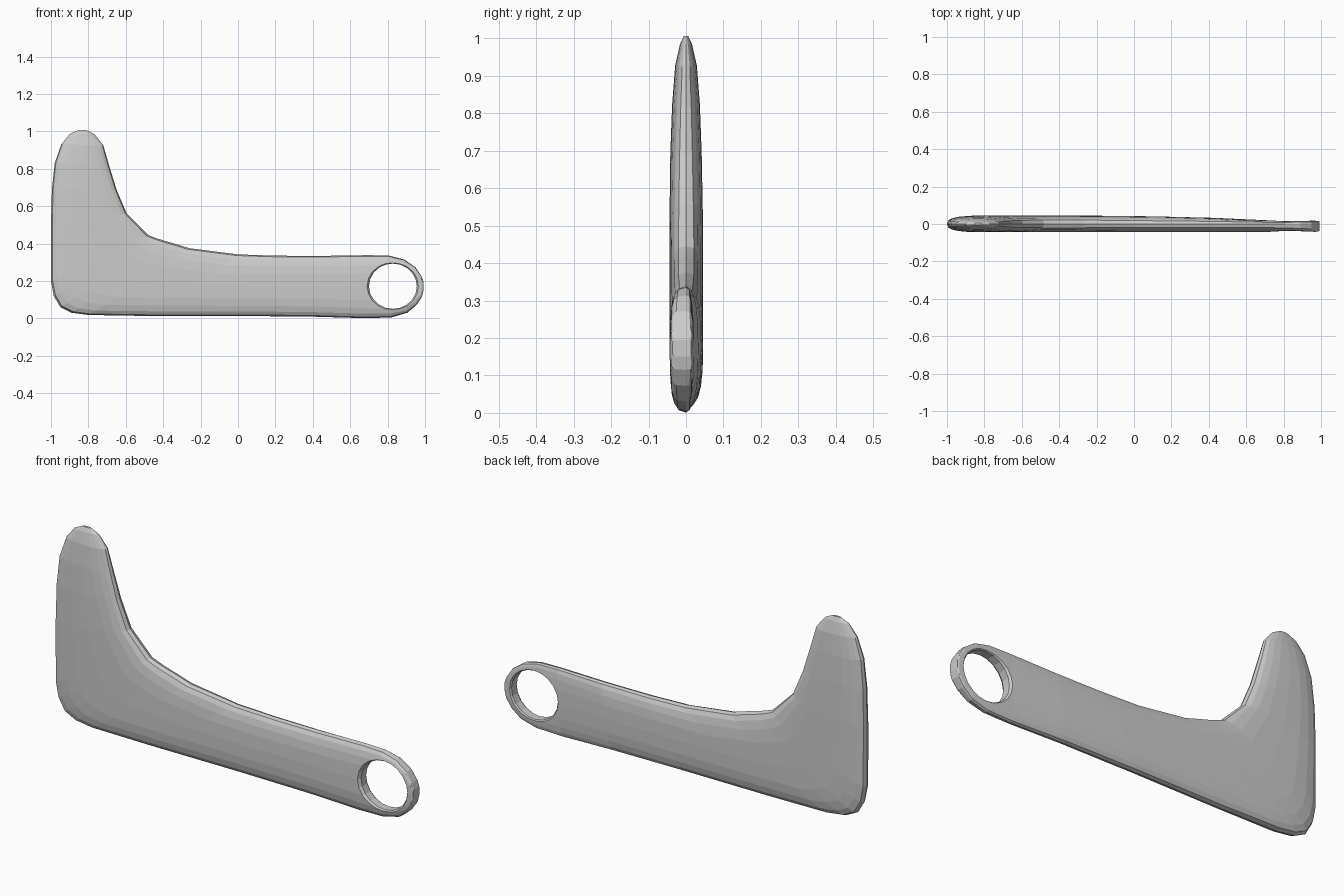
import bpy, bmesh, math

# Cross-sections from the upright tip, round the corner, to the ring end:
# (outer x, z), (inner x, z), front depth, back depth, roundness exponent
SECTIONS = [
    (-0.855, 1.006, -0.81, 1.006, 0.006, 0.006, 2),
    (-0.90, 0.985, -0.768, 0.985, 0.016, 0.016, 2),
    (-0.945, 0.93, -0.72, 0.925, 0.029, 0.029, 2.2),
    (-0.98, 0.83, -0.69, 0.82, 0.037, 0.037, 2.4),
    (-0.995, 0.69, -0.65, 0.69, 0.042, 0.042, 2.6),
    (-1.0, 0.50, -0.595, 0.56, 0.044, 0.045, 2.8),
    (-1.0, 0.20, -0.48, 0.445, 0.044, 0.046, 3),
    (-0.985, 0.12, -0.44, 0.43, 0.044, 0.046, 3),
    (-0.95, 0.06, -0.40, 0.417, 0.044, 0.046, 3),
    (-0.89, 0.03, -0.34, 0.40, 0.044, 0.046, 3),
    (-0.80, 0.018, -0.26, 0.375, 0.044, 0.046, 3),
    (-0.50, 0.013, 0.0, 0.342, 0.044, 0.045, 2.6),
    (0.0, 0.013, 0.2, 0.335, 0.044, 0.041, 2.6),
    (0.40, 0.009, 0.45, 0.334, 0.044, 0.033, 2.6),
    (0.68, 0.001, 0.70, 0.338, 0.044, 0.021, 2.8),
    (0.82, 0.005, 0.81, 0.335, 0.044, 0.018, 3.2),
    (0.905, 0.03, 0.89, 0.314, 0.043, 0.018, 4),
    (0.955, 0.072, 0.95, 0.272, 0.042, 0.018, 5),
    (0.983, 0.115, 0.981, 0.225, 0.041, 0.017, 6),
    (0.992, 0.15, 0.992, 0.195, 0.036, 0.014, 6),
]
SIDES = 20


def cross_section(ox, oz, ix, iz, front, back, power):
    points = []
    for i in range(SIDES):
        a = 2 * math.pi * i / SIDES
        c, s = math.cos(a), math.sin(a)
        u = math.copysign(abs(c) ** (2 / power), c)
        v = abs(s) ** (2 / power)
        y = v * back if s > 0 else -v * front
        k = (u + 1) / 2
        points.append((ox + (ix - ox) * k, y, oz + (iz - oz) * k))
    return points


def make_object(name, bm):
    bmesh.ops.recalc_face_normals(bm, faces=bm.faces)
    mesh = bpy.data.meshes.new(name)
    bm.to_mesh(mesh)
    bm.free()
    obj = bpy.data.objects.new(name, mesh)
    bpy.context.collection.objects.link(obj)
    return obj


def loft(name, rings):
    bm = bmesh.new()
    loops = [[bm.verts.new(p) for p in ring] for ring in rings]
    n = len(rings[0])
    for a, b in zip(loops, loops[1:]):
        for i in range(n):
            j = (i + 1) % n
            bm.faces.new((a[i], a[j], b[j], b[i]))
    bm.faces.new(loops[0])
    bm.faces.new(loops[-1])
    return make_object(name, bm)


# Lever body: upright, curved corner and handle
body = loft("lever_body", [cross_section(*s) for s in SECTIONS])

# Eyelet through the handle end, slightly flared toward each face
def eyelet_ring(y, grow):
    return [(0.828 + (0.128 + grow) * math.cos(2 * math.pi * i / 20), y,
             0.172 + (0.121 + grow) * math.sin(2 * math.pi * i / 20))
            for i in range(20)]


cutter = loft("eyelet_cutter", [eyelet_ring(-0.1, 0.05), eyelet_ring(-0.03, 0.0),
                                eyelet_ring(0.01, 0.0), eyelet_ring(0.1, 0.07)])
cutter.hide_render = True

hole = body.modifiers.new("eyelet", 'BOOLEAN')
hole.operation = 'DIFFERENCE'
hole.solver = 'EXACT'
hole.object = cutter
bpy.context.view_layer.objects.active = body
body.select_set(True)
bpy.ops.object.modifier_apply(modifier=hole.name)
bpy.data.objects.remove(cutter, do_unlink=True)
